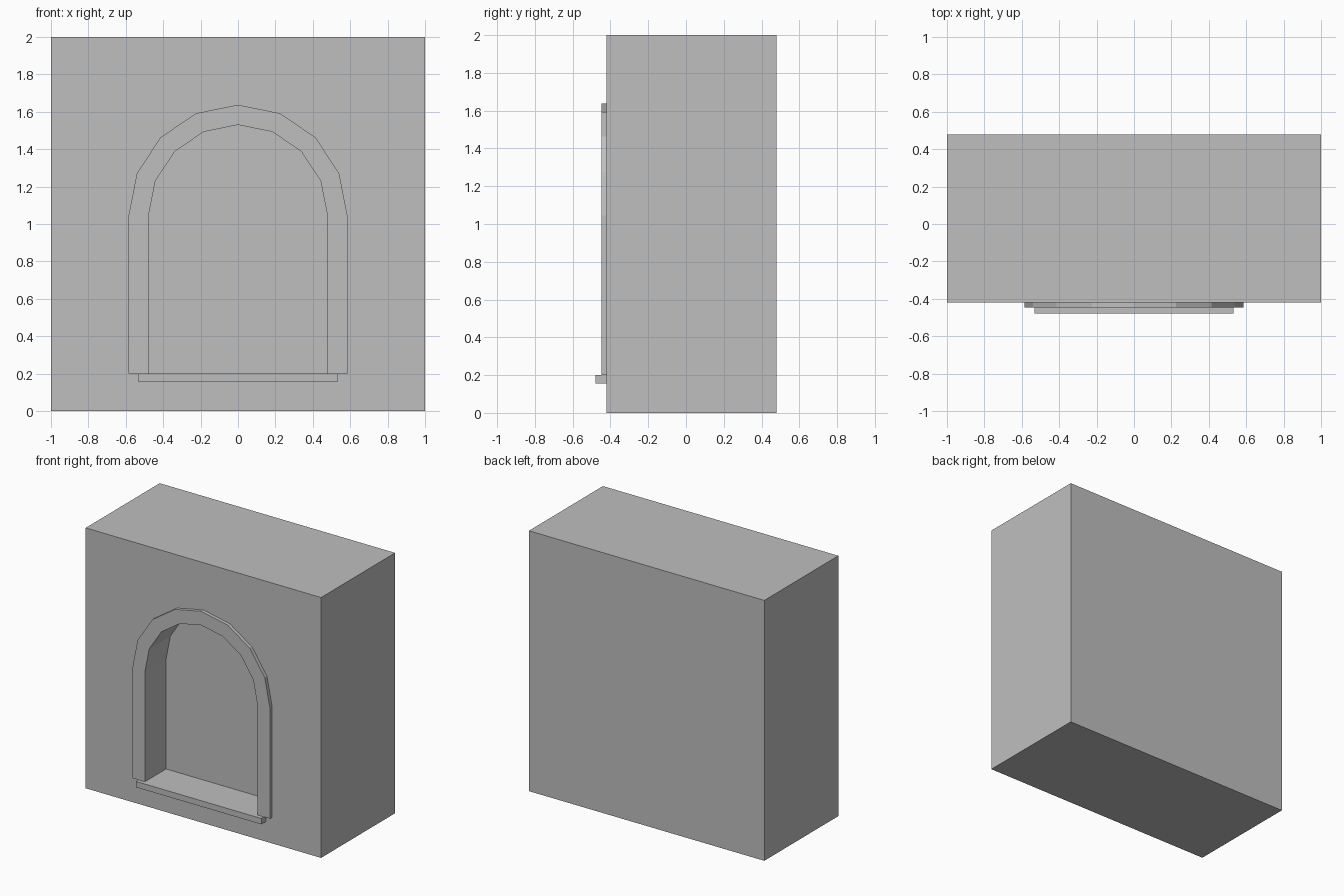
import bpy, bmesh, math

if "Cube" in bpy.data.objects:
    bpy.data.objects.remove(bpy.data.objects["Cube"])

WALL_FRONT, WALL_BACK = -0.42, 0.478
FRAME_FRONT, SILL_FRONT, NICHE_BACK = -0.447, -0.478, -0.19
BASE_Z, SPRING_Z = 0.2, 1.045

stone = bpy.data.materials.new("grey stone")
stone.diffuse_color = (0.52, 0.52, 0.52, 1)
stone.use_nodes = True
stone.node_tree.nodes["Principled BSDF"].inputs["Base Color"].default_value = stone.diffuse_color


def arch(rx, rz, segments=8):
    """Arch outline from the bottom right foot over to the bottom left foot."""
    curve = [(rx * math.cos(math.pi * i / segments),
              SPRING_Z + rz * math.sin(math.pi * i / segments))
             for i in range(segments + 1)]
    return [(rx, BASE_Z)] + curve + [(-rx, BASE_Z)]


def extrude_faces(name, polygons, y0, y1):
    """Extrude joined x-z polygons from y0 to y1."""
    bm = bmesh.new()
    for poly in polygons:
        bm.faces.new([bm.verts.new((x, y0, z)) for x, z in poly])
    bmesh.ops.remove_doubles(bm, verts=bm.verts[:], dist=1e-5)
    ext = bmesh.ops.extrude_face_region(bm, geom=bm.faces[:], use_keep_orig=True)
    for v in ext["geom"]:
        if isinstance(v, bmesh.types.BMVert):
            v.co.y = y1
    bmesh.ops.recalc_face_normals(bm, faces=bm.faces[:])
    mesh = bpy.data.meshes.new(name)
    bm.to_mesh(mesh)
    bm.free()
    mesh.materials.append(stone)
    obj = bpy.data.objects.new(name, mesh)
    bpy.context.collection.objects.link(obj)
    return obj


def box(name, hx, z0, z1, y0, y1):
    return extrude_faces(name, [[(-hx, z0), (hx, z0), (hx, z1), (-hx, z1)]], y0, y1)


outer, inner = arch(0.585, 0.592), arch(0.478, 0.485)

# Wall block with an arched niche cut into its front
wall = box("wall", 1.0, 0.0, 2.0, WALL_FRONT, WALL_BACK)
cutter = extrude_faces("niche_cutter", [inner], -0.6, NICHE_BACK)
cutter.hide_render = True
cutter.hide_set(True)
cut = wall.modifiers.new("niche", "BOOLEAN")
cut.operation = "DIFFERENCE"
cut.solver = "EXACT"
cut.object = cutter

# Raised arched surround
strips = [[outer[i], outer[i + 1], inner[i + 1], inner[i]]
          for i in range(len(outer) - 1)]
extrude_faces("arch_frame", strips, FRAME_FRONT, WALL_FRONT)

# Projecting ledge below the niche
box("sill", 0.533, 0.155, BASE_Z, SILL_FRONT, WALL_FRONT)
